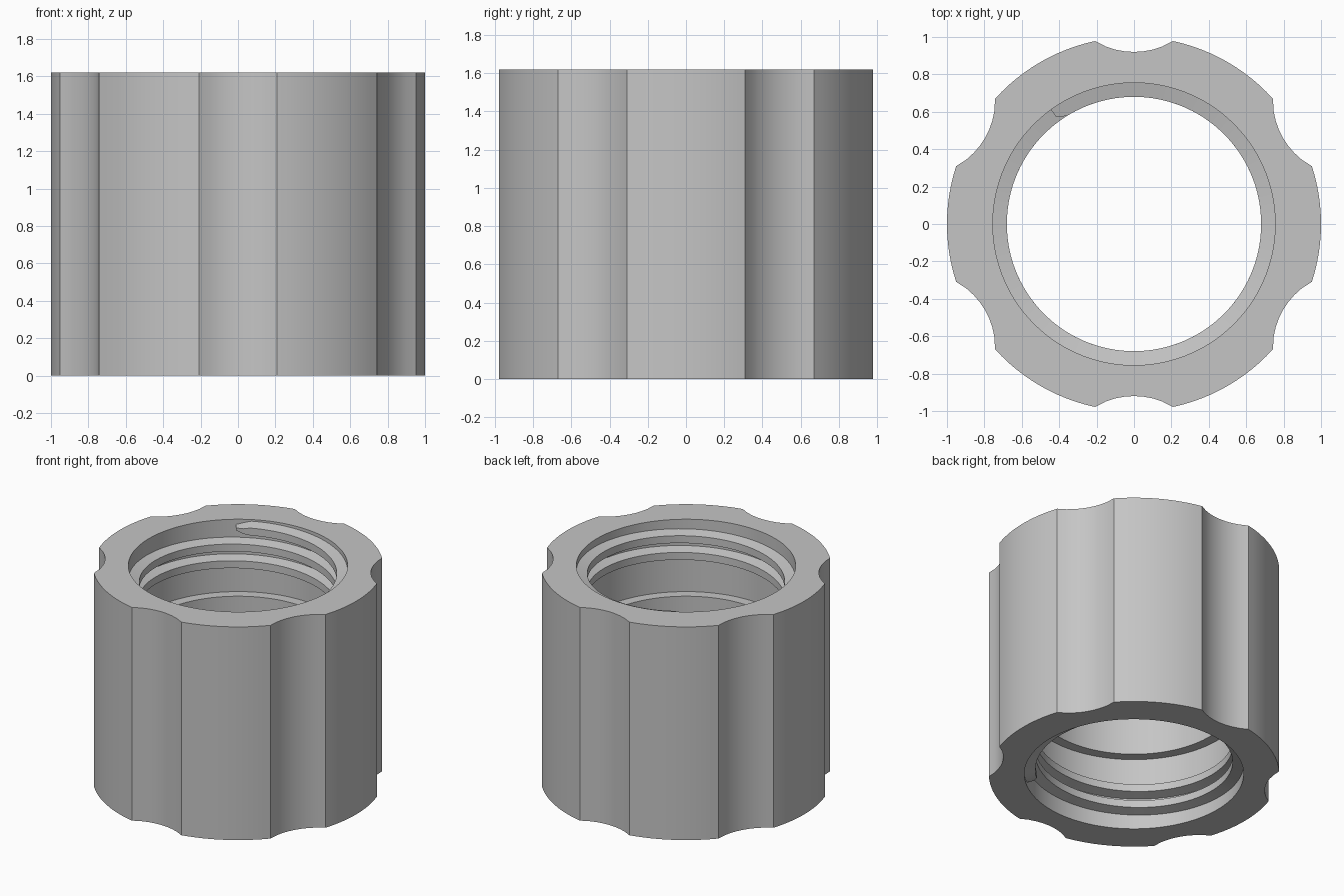
import bpy
import bmesh
import math
from mathutils import Matrix

if "Cube" in bpy.data.objects:
    bpy.data.objects.remove(bpy.data.objects["Cube"], do_unlink=True)

HEIGHT = 1.62
BORE = 0.755       # radius of the threaded sockets
STOP = 0.68        # radius of the central stop
STOP_LOW, STOP_HIGH = 0.55, 1.07

grey = bpy.data.materials.new("plain_grey")
grey.use_nodes = True
grey.diffuse_color = (0.56, 0.56, 0.56, 1)
grey.node_tree.nodes["Principled BSDF"].inputs["Base Color"].default_value = (0.56, 0.56, 0.56, 1)


def finish(bm, name, angle):
    bmesh.ops.recalc_face_normals(bm, faces=bm.faces)
    mesh = bpy.data.meshes.new(name)
    bm.to_mesh(mesh)
    bm.free()
    mesh.materials.append(grey)
    obj = bpy.data.objects.new(name, mesh)
    bpy.context.collection.objects.link(obj)
    bpy.ops.object.select_all(action="DESELECT")
    obj.select_set(True)
    bpy.context.view_layer.objects.active = obj
    bpy.ops.object.shade_smooth_by_angle(angle=math.radians(angle))
    return obj


def bridge(bm, a, b):
    n = len(a)
    for i in range(n):
        j = (i + 1) % n
        bm.faces.new((a[i], a[j], b[j], b[i]))


def fluted_radius(deg):
    # Six shallow concave grip flutes around the outside
    off = (deg % 60) - 30
    if abs(off) >= 12:
        return 1.0
    a, dist, r = math.radians(off), 1.33, 0.41
    return dist * math.cos(a) - math.sqrt(r * r - (dist * math.sin(a)) ** 2)


# Sleeve: fluted outside, two sockets and a central stop inside
bm = bmesh.new()
profile = [(None, 0), (None, HEIGHT), (BORE, HEIGHT), (BORE, STOP_HIGH),
           (STOP, STOP_HIGH), (STOP, STOP_LOW), (BORE, STOP_LOW), (BORE, 0)]
rings = []
for radius, z in profile:
    ring = []
    for deg in range(0, 360, 3):
        r = radius or fluted_radius(deg)
        t = math.radians(deg)
        ring.append(bm.verts.new((r * math.cos(t), r * math.sin(t), z)))
    rings.append(ring)
for k, ring in enumerate(rings):
    bridge(bm, ring, rings[(k + 1) % len(rings)])
finish(bm, "fluted_sleeve", 20)


def thread(name, matrix):
    # Right-handed trapezoid ridge winding down from the rim, tapered at its ends
    bm = bmesh.new()
    sweep, step, pitch = 828, 4, 0.127
    sections = []
    for s in range(0, sweep + 1, step):
        end = min(s, sweep - s)
        w = min(1, 0.35 + end / 12)
        depth = min(1, 0.6 + end / 10)
        t = math.radians(126 - s)
        z = HEIGHT - 0.055 - pitch * s / 360
        crest = BORE - (BORE - STOP) * depth
        shape = [(BORE + 0.01, 0.048), (crest, 0.028), (crest, -0.028), (BORE + 0.01, -0.048)]
        sections.append([bm.verts.new((r * math.cos(t), r * math.sin(t), z + h * w))
                         for r, h in shape])
    for a, b in zip(sections, sections[1:]):
        bridge(bm, a, b)
    bm.faces.new(sections[0])
    bm.faces.new(sections[-1])
    bm.transform(matrix)
    finish(bm, name, 25)


# The lower thread is the upper one turned end over end
axis_angle = math.radians(36)
flip = (Matrix.Translation((0, 0, HEIGHT))
        @ Matrix.Rotation(math.pi, 4, (math.cos(axis_angle), math.sin(axis_angle), 0)))
thread("upper_thread", Matrix.Identity(4))
thread("lower_thread", flip)
